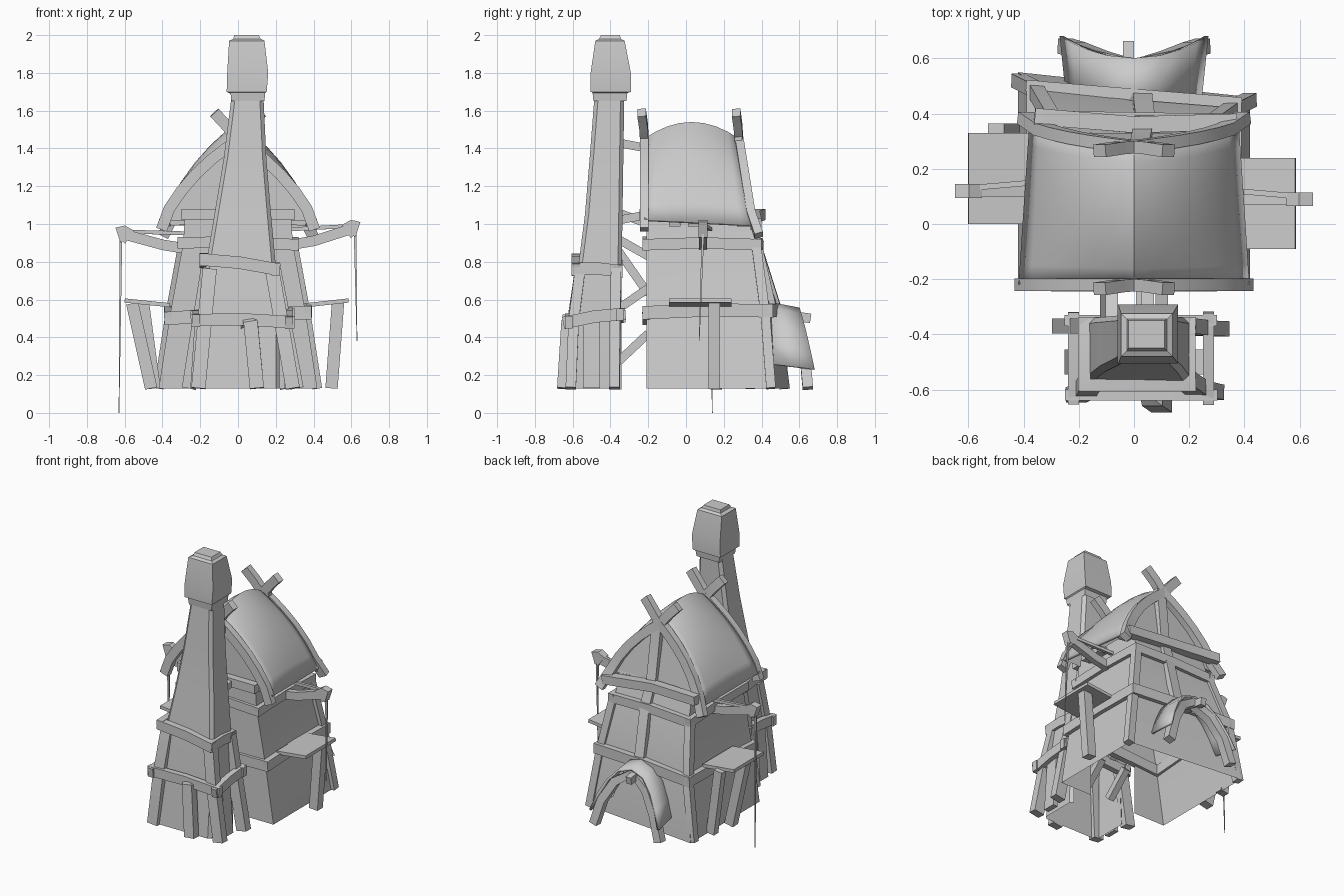
import bpy, bmesh, math
from mathutils import Vector

cube = bpy.data.objects.get("Cube")
if cube:
    bpy.data.objects.remove(cube)

GREY = (0.6, 0.6, 0.6, 1)
grey = bpy.data.materials.new("plain grey")
grey.use_nodes = True
grey.diffuse_color = GREY
grey.node_tree.nodes["Principled BSDF"].inputs["Base Color"].default_value = GREY


def add(name, bm, thick=0, angle=35):
    bmesh.ops.recalc_face_normals(bm, faces=bm.faces)
    me = bpy.data.meshes.new(name)
    bm.to_mesh(me)
    bm.free()
    me.materials.append(grey)
    ob = bpy.data.objects.new(name, me)
    bpy.context.collection.objects.link(ob)
    bpy.ops.object.select_all(action='DESELECT')
    ob.select_set(True)
    bpy.context.view_layer.objects.active = ob
    bpy.ops.object.shade_smooth_by_angle(angle=math.radians(angle))
    if thick:
        mod = ob.modifiers.new("thickness", 'SOLIDIFY')
        mod.thickness, mod.offset = thick, 0


def skin(bm, rings, closed=True, skip=()):
    """Join successive point rings with quads, leaving out (row, side) openings."""
    rows = [[bm.verts.new(p) for p in r] for r in rings]
    n = len(rows[0])
    for k, (a, b) in enumerate(zip(rows, rows[1:])):
        for i in range(n if closed else n - 1):
            if (k, i) not in skip:
                j = (i + 1) % n
                bm.faces.new((a[i], a[j], b[j], b[i]))
    return rows


def beam(name, pts, w, h, up=(0, 0, 1), end=1.0):
    """Timber of section w (sideways) by h (along up), swept along points."""
    pts = [Vector(p) for p in pts]
    rings = []
    for i, p in enumerate(pts):
        d = (pts[min(i + 1, len(pts) - 1)] - pts[max(i - 1, 0)]).normalized()
        side = d.cross(Vector(up)).normalized()
        top = side.cross(d)
        k = 1 + (end - 1) * i / (len(pts) - 1)
        rings.append([p + side * w * k * a / 2 + top * h * k * b / 2
                      for a, b in ((-1, -1), (1, -1), (1, 1), (-1, 1))])
    bm = bmesh.new()
    rows = skin(bm, rings)
    bm.faces.new(rows[0])
    bm.faces.new(rows[-1])
    add(name, bm)


def rect(x0, x1, y0, y1, z, c=0):
    """Rectangle ring, optionally with chamfered corners."""
    if not c:
        return [(x0, y0, z), (x1, y0, z), (x1, y1, z), (x0, y1, z)]
    return [(x0 + c, y0, z), (x1 - c, y0, z), (x1, y0 + c, z), (x1, y1 - c, z),
            (x1 - c, y1, z), (x0 + c, y1, z), (x0, y1 - c, z), (x0, y0 + c, z)]


def loft(name, rings, cap=False, skip=()):
    bm = bmesh.new()
    rows = skin(bm, rings, skip=skip)
    if cap:
        bm.faces.new(rows[-1])
    add(name, bm)


# House walls: skewed back, open underneath and behind the chimney
WALLS = [(.13, .42, .46, .55), (.52, .36, .43, .5), (.9, .29, .37, .38), (1.06, .28, .325, .33)]
loft("house_walls", [[(-w, -.21, z), (w, -.21, z), (w, yl, z), (-w, yr, z)]
                     for z, w, yl, yr in WALLS], skip={(0, 0)})
for side, word in ((1, "left"), (-1, "right")):
    bm = bmesh.new()
    skin(bm, [[(x * side, -.21, .13), (x2 * side, -.21, .52)]
              for x, x2 in ((.42, .36), (.18, .18))], closed=False)
    add("front_wall_" + word, bm)

# Roof shell with arched ridge and bowed slopes
PROFILE = [(0, 1), (.06, .91), (.14, .77), (.22, .6), (.29, .41), (.35, .2), (.39, 0)]


def roof_point(s, f, t):
    y = -.22 + t * (.58 - .08 * f)
    ridge = 1.53 - .09 * (2 * t - 1) ** 2
    eave = 1.02 - .03 * t
    return Vector((s * (1 + .05 * (1 - 2 * t) * (1 - f)), y, eave + f * (ridge - eave)))


FULL = [(-s, f) for s, f in reversed(PROFILE)] + PROFILE[1:]
bm = bmesh.new()
skin(bm, [[roof_point(s, f, i / 8) for s, f in FULL] for i in range(9)], closed=False)
add("roof", bm, .02)

# Gable infill
for name, t in (("front_gable", .05), ("back_gable", .95)):
    bm = bmesh.new()
    bm.faces.new([bm.verts.new(roof_point(s * .97, f, t)) for s, f in FULL])
    add(name, bm)

# Crossed bargeboards running past the eaves, with tips above the ridge
for name, t, foot in (("front", 0, (.405, -.22, .97)), ("back", 1, (.395, .385, .94))):
    for side, word in ((1, "left"), (-1, "right")):
        pts = [(foot[0] * side, foot[1], foot[2])]
        for s, f in reversed(PROFILE[:-1]):
            p = roof_point(s, f, t)
            pts.append((p.x * side, p.y, p.z + .005 - .035 * (1 - f)))
        y = pts[-1][1]
        pts += [(-.06 * side, y - .005, 1.52), (-.125 * side, y - .015, 1.59)]
        beam(name + "_bargeboard_" + word, pts, .06, .045, (0, 1, 0))


def belt(name, corners, w, h, lap):
    """Four separate timbers around front-right, front-left, back-left, back-right."""
    a, b, c, d = corners
    for word, p, q in (("front", a, b), ("left", b, c), ("back", c, d), ("right", d, a)):
        p, q = Vector(p), Vector(q)
        e = (q - p).normalized() * lap
        mid = (p + q) / 2 + Vector((0, 0, .01))
        beam(name + "_" + word, [p - e, mid, q + e], w, h)


belt("lower_belt", [(-.37, -.21, .5), (.37, -.21, .53), (.37, .44, .54), (-.37, .5, .53)], .04, .07, .02)
belt("upper_belt", [(-.3, -.21, .9), (.3, -.21, .89), (.3, .38, .89), (-.3, .39, .88)], .04, .06, .02)
beam("front_tie", [(-.3, -.22, 1.05), (.3, -.22, 1.05)], .05, .06)
beam("back_tie", [(-.36, .39, 1.05), (0, .36, 1.04), (.37, .37, 1.0)], .06, .06)
beam("back_post", [(.03, .46, .55), (.04, .38, .9), (.03, .325, 1.06), (.02, .275, 1.46)],
     .07, .04, (0, 1, 0))
for side, word, y in ((1, "left", .45), (-1, "right", .52)):
    beam("back_corner_post_" + word, [(.42 * side, y, .13), (.36 * side, y - .03, .52),
                                      (.29 * side, .37, .9)], .05, .05, (0, 1, 0))
    for y in (-.06, .04, .3):
        beam("rafter_end_" + word, [(.2 * side, y, 1.03), (.36 * side, y, 1.01)], .06, .045)

# Tapering chimney stack, its lowest stage open at the back
STACK = [(.13, -.21, .22, -.62), (.5, -.19, .22, -.59), (.78, -.17, .2, -.57), (1.05, -.125, .175, -.535),
         (1.35, -.075, .15, -.51), (1.67, -.035, .135, -.485)]
loft("chimney_stack", [rect(x0, x1, y0, -.35 + (z - .13) * .015, z, .02)
                       for z, x0, x1, y0 in STACK], skip={(0, 4)})
loft("chimney_neck", [rect(-.035, .14, -.49, -.315, 1.65), rect(-.04, .145, -.495, -.31, 1.7)], True)
loft("chimney_head", [rect(-.04, .14, -.48, -.32, 1.69), rect(-.06, .152, -.505, -.292, 1.7),
                      rect(-.057, .16, -.505, -.292, 1.8), rect(-.047, .14, -.48, -.325, 1.97),
                      rect(-.025, .12, -.46, -.345, 1.98), rect(-.02, .11, -.45, -.35, 2.0)], True)
belt("chimney_upper_belt", [(-.18, -.585, .81), (.2, -.585, .76), (.2, -.36, .75), (-.18, -.36, .8)],
     .045, .065, .02)
belt("chimney_lower_belt", [(-.22, -.62, .49), (.27, -.62, .48), (.27, -.35, .52), (-.22, -.35, .51)],
     .04, .065, .03)

# Flared planks around the chimney base
PLANKS = [(-.15, -.56, -.21, -.62), (.18, -.56, .29, -.61), (.04, -.58, .1, -.655),
          (.19, -.37, .31, -.38), (-.16, -.37, -.26, -.37)]
for x0, y0, x1, y1 in PLANKS:
    top = .48 if x0 == .04 else .76
    beam("base_plank", [(x0, y0, top), (x0 + (x1 - x0) * .45, y0 + (y1 - y0) * .7, .48),
                        (x1, y1, .13)], .075, .055, (0, 1, 0))
for side, x in ((1, .25), (-1, -.22)):
    beam("side_plank", [(x - .01 * side, -.5, .5), (x + .015 * side, -.5, .13)], .035, .09, (0, 1, 0))

# Struts tying chimney and house
STRUTS = [(1.43, 1.4, .05), (1.06, 1.0, -.08), (1.02, 1.05, .1), (.92, .83, .05),
          (.55, .66, -.1), (.55, .66, .1), (.86, .63, .03), (.27, .42, -.1), (.27, .42, .1)]
for z0, z1, x in STRUTS:
    beam("strut", [(x, -.36, z0), (x, -.2, z1)], .045, .045)

# Side poles with knobs and hanging cords
for side, word, y, z0, z1, low in ((1, "left", .09, .88, .98, .38), (-1, "right", .12, .86, .95, 0)):
    beam("pole_" + word, [(.22 * side, y, z0), (.4 * side, y, z0 + .03), (.62 * side, y, z1)], .04, .055)
    beam("pole_brace_" + word, [(.25 * side, y + .04, z0 + .09), (.6 * side, y + .01, z1 + .01)], .02, .02)
    beam("pole_knob_" + word, [(.575 * side, y, z1 - .02), (.605 * side, y, z1),
                               (.635 * side, y, z1 - .01)], .05, .085)
    beam("cord_" + word, [(.62 * side, y, z1 - .02), (.63 * side, y - .02 * side, low)],
         .014, .014, (0, 1, 0), .25)

# Side shelves on props
for word, a, b, y0, y1 in (("left", .36, .585, -.09, .24), ("right", -.36, -.6, 0, .33)):
    mid = (y0 + y1) / 2
    beam("shelf_" + word, [(a, mid, .57), (b, mid, .595)], y1 - y0, .022)
beam("shelf_prop_left", [(.53, .15, .59), (.495, .15, .13)], .065, .06, (0, 1, 0))
beam("shelf_prop_right", [(-.56, .16, .58), (-.46, .16, .13)], .065, .06, (0, 1, 0))
beam("shelf_prop_rear", [(-.5, .34, .58), (-.44, .34, .13)], .06, .05, (0, 1, 0))

# Arched porch: bowed canopy, curved legs and ridge pole
bm = bmesh.new()
ARCH = [(0, .58), (.09, .55), (.16, .47), (.21, .37), (.25, .26)]
ARCH = [(-x, z) for x, z in reversed(ARCH)] + ARCH[1:]
skin(bm, [[(x * k, .44 + (.16 + 1.3 * x * x) * t, z - .03 * t) for x, z in ARCH]
          for k, t in ((.95, 0), (1, .5), (1.05, 1))], closed=False)
add("porch_canopy", bm, .015)
LEGS = [(-.25, .645, .13), (-.2, .63, .3), (-.12, .6, .44), (0, .57, .52),
        (.12, .6, .44), (.2, .63, .3), (.25, .645, .13)]
beam("porch_arch", LEGS, .055, .055, (0, 1, 0))
beam("porch_ridge", [(-.02, .46, .53), (-.02, .66, .5)], .04, .05)
